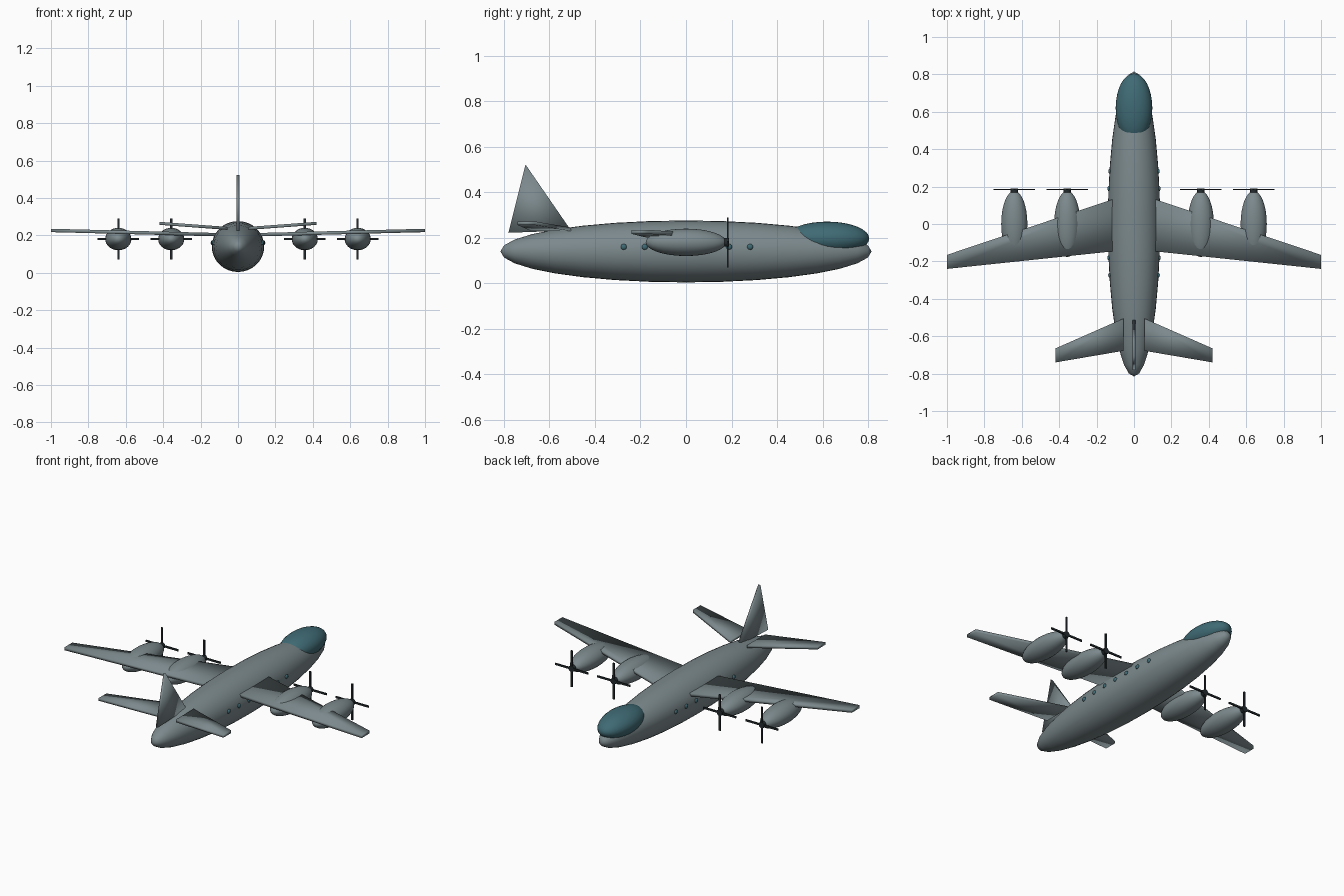
import bpy, math

if "Cube" in bpy.data.objects:
    bpy.data.objects.remove(bpy.data.objects["Cube"])


def material(name, rgb):
    m = bpy.data.materials.new(name)
    m.diffuse_color = (*rgb, 1)
    m.use_nodes = True
    m.node_tree.nodes["Principled BSDF"].inputs["Base Color"].default_value = m.diffuse_color
    return m


GREY = material("airframe grey", (0.20, 0.25, 0.265))
TEAL = material("glass teal", (0.05, 0.145, 0.175))
DARK = material("propeller dark", (0.017, 0.024, 0.027))


def finish(ob, name, mat, smooth=True):
    ob.name = name
    ob.data.materials.append(mat)
    for p in ob.data.polygons:
        p.use_smooth = smooth
    return ob


def ellipsoid(name, mat, centre, radii, segments=32, rings=16):
    """Stretched sphere with its poles along y."""
    bpy.ops.mesh.primitive_uv_sphere_add(segments=segments, ring_count=rings, radius=1)
    ob = bpy.context.object
    for v in ob.data.vertices:
        x, y, z = v.co
        v.co = (x * radii[0], z * radii[1], -y * radii[2])
    ob.location = centre
    return finish(ob, name, mat)


def box(name, mat, centre, size):
    bpy.ops.mesh.primitive_cube_add(size=1, location=centre)
    ob = bpy.context.object
    for v in ob.data.vertices:
        v.co = [c * s for c, s in zip(v.co, size)]
    return finish(ob, name, mat, smooth=False)


def slab(name, mat, outline, offset):
    """Flat outline thickened evenly to both sides along offset."""
    n = len(outline)
    verts = [[c + s * o for c, o in zip(p, offset)] for s in (-1, 1) for p in outline]
    faces = [list(range(n))[::-1], list(range(n, 2 * n))]
    faces += [[i, (i + 1) % n, n + (i + 1) % n, n + i] for i in range(n)]
    me = bpy.data.meshes.new(name)
    me.from_pydata(verts, [], faces)
    ob = bpy.data.objects.new(name, me)
    bpy.context.collection.objects.link(ob)
    # consistent outward normals
    bpy.context.view_layer.objects.active = ob
    bpy.ops.object.select_all(action='DESELECT')
    ob.select_set(True)
    bpy.ops.object.mode_set(mode='EDIT')
    bpy.ops.mesh.select_all(action='SELECT')
    bpy.ops.mesh.normals_make_consistent(inside=False)
    bpy.ops.object.mode_set(mode='OBJECT')
    return finish(ob, name, mat)


# Fuselage and canopy
ellipsoid("fuselage", GREY, (0, 0, 0.14), (0.14, 0.815, 0.136))
ellipsoid("canopy", TEAL, (0, 0.62, 0.197), (0.098, 0.185, 0.074))

# Tail fin
slab("tail_fin", GREY, [(0, -0.78, 0.222), (0, -0.505, 0.232), (0, -0.705, 0.522)],
     (0.0075, 0, 0))

for side, s in (("left", -1), ("right", 1)):
    # Main wing and tailplane, both rising towards the tips
    slab(side + "_wing", GREY,
         [(s * 0.09, 0.14, 0.203), (s * 1.0, -0.165, 0.226),
          (s * 1.0, -0.24, 0.226), (s * 0.09, -0.144, 0.203)], (0, 0, 0.009))
    slab(side + "_tailplane", GREY,
         [(s * 0.056, -0.505, 0.237), (s * 0.42, -0.665, 0.264),
          (s * 0.42, -0.74, 0.264), (s * 0.056, -0.678, 0.237)], (0, 0, 0.008))

    # Engines with four-bladed propellers
    for place, x in (("inner", 0.357), ("outer", 0.64)):
        tag = side + "_" + place
        cx = s * x
        ellipsoid(tag + "_engine", GREY, (cx, 0, 0.18), (0.07, 0.177, 0.06))
        bpy.ops.mesh.primitive_cylinder_add(vertices=16, radius=0.019, depth=0.03,
                                            location=(cx, 0.174, 0.18),
                                            rotation=(math.pi / 2, 0, 0))
        finish(bpy.context.object, tag + "_hub", DARK, smooth=False)
        box(tag + "_blades_across", DARK, (cx, 0.184, 0.18), (0.22, 0.007, 0.011))
        box(tag + "_blades_upright", DARK, (cx, 0.184, 0.18), (0.011, 0.007, 0.22))

    # Row of round cabin windows
    for i in range(7):
        y = (i - 3) * 0.0925 + 0.004
        skin = 0.138 * math.sqrt(1 - (y / 0.815) ** 2)
        ellipsoid(f"{side}_window_{i + 1}", TEAL, (s * skin, y, 0.16),
                  (0.008, 0.013, 0.013), 16, 8)
